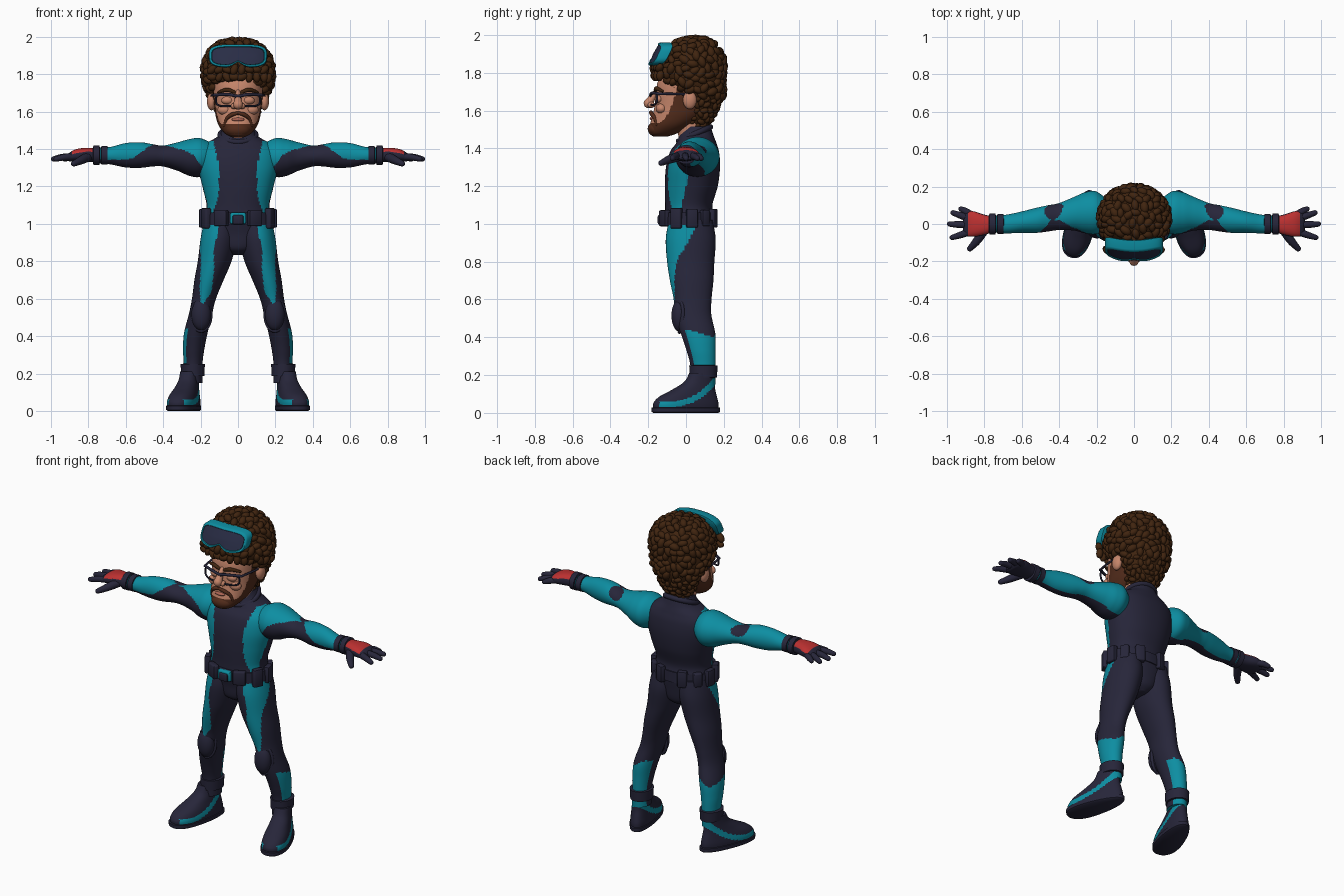
import bpy, bmesh, math, random
from mathutils import Vector, Matrix

if "Cube" in bpy.data.objects:
    bpy.data.objects.remove(bpy.data.objects["Cube"])
random.seed(4)

def mat(name, r, g, b):
    m = bpy.data.materials.new(name)
    m.diffuse_color = (r, g, b, 1)
    m.use_nodes = True
    m.node_tree.nodes["Principled BSDF"].inputs["Base Color"].default_value = m.diffuse_color
    return m

NAVY = mat("navy suit", .020, .019, .042)
TEAL = mat("teal panels", .004, .27, .36)
SKIN = mat("skin", .56, .235, .145)
HAIR = mat("brown hair", .052, .018, .005)
BEARD = mat("reddish beard", .085, .025, .011)
RED = mat("red patch", .50, .03, .03)
LENS = mat("dark lens", .022, .026, .06)
LIP = mat("lip", .42, .13, .09)

# ---------- helpers ----------
def interp(x, pts):
    if x <= pts[0][0]: return pts[0][1]
    for (a, u), (b, v) in zip(pts, pts[1:]):
        if x <= b: return u + (v - u) * (x - a) / (b - a)
    return pts[-1][1]

def smooth(P, n):
    """Catmull-Rom resampling of tuples."""
    out = []
    for i in range(len(P) - 1):
        a, b, c, d = P[max(i - 1, 0)], P[i], P[i + 1], P[min(i + 2, len(P) - 1)]
        for k in range(n):
            t = k / n
            out.append(tuple(.5 * (2*q + (r - p)*t + (2*p - 5*q + 4*r - s)*t*t + (3*q - p - 3*r + s)*t**3)
                             for p, q, r, s in zip(a, b, c, d)))
    return out + [tuple(P[-1])]

def finish(bm, name, mats, rule=None, mirror=False, xf=None, sharp=45):
    bmesh.ops.recalc_face_normals(bm, faces=bm.faces)
    bm.normal_update()
    for f in bm.faces:
        f.smooth = True
        if rule: f.material_index = int(bool(rule(f.calc_center_median(), f.normal)))
    me = bpy.data.meshes.new(name)
    bm.to_mesh(me); bm.free()
    for m in mats: me.materials.append(m)
    if xf: me.transform(xf)
    me.set_sharp_from_angle(angle=math.radians(sharp))
    meshes = [(("left_" if mirror else "") + name, me)]
    if mirror:
        m2 = me.copy(); m2.transform(Matrix.Scale(-1, 4, (1, 0, 0))); m2.flip_normals()
        meshes.append(("right_" + name, m2))
    for n, m in meshes:
        bpy.context.collection.objects.link(bpy.data.objects.new(n, m))

def skin(name, rings, mats, rule=None, closed=False, **kw):
    bm = bmesh.new()
    V = [[bm.verts.new(p) for p in r] for r in rings]
    n = len(V[0])
    for A, B in zip(V, V[1:] + V[:1] if closed else V[1:]):
        for i in range(n):
            bm.faces.new((A[i], A[(i+1) % n], B[(i+1) % n], B[i]))
    if not closed:
        bm.faces.new(V[0]); bm.faces.new(V[-1])
    finish(bm, name, mats, rule, **kw)

def ring(q, axis='z', p=2, segs=64):
    out = []
    for i in range(segs):
        a = 2 * math.pi * i / segs
        c, s = (math.copysign(abs(v) ** (2 / p), v) for v in (math.cos(a), math.sin(a)))
        out.append(Vector((q[0], q[1] + q[3]*c, q[2] + q[4]*s)) if axis == 'x'
                   else Vector((q[0] + q[3]*c, q[1] + q[4]*s, q[2])))
    return out

def loft(name, P, mats, rule=None, axis='z', p=2, n=8, segs=64, **kw):
    skin(name, [ring(q, axis, p, segs) for q in (smooth(P, n) if n else P)], mats, rule, **kw)

def tube(name, P, m, ref=(0, 0, 1), closed=False, n=5, segs=14, **kw):
    if not closed:
        P = smooth(P, n)
    C = [Vector(q[:3]) for q in P]; N = len(C); rings = []
    def circ(c, t, r):
        u = t.cross(Vector(ref)).normalized(); v = t.cross(u)
        return [c + r*(u*math.cos(2*math.pi*k/segs) + v*math.sin(2*math.pi*k/segs)) for k in range(segs)]
    for i in range(N):
        t = (C[(i+1) % N] - C[i-1] if closed else C[min(i+1, N-1)] - C[max(i-1, 0)]).normalized()
        r = P[i][3]
        cap = [circ(C[i] + t*r*math.sin(e)*g, t, r*math.cos(e)) for g in (-1 if i == 0 else 1,)
               for e in (.45, .9, 1.3)] if not closed and i in (0, N-1) else []
        rings += (cap[::-1] if i == 0 else []) + [circ(C[i], t, r)] + (cap if i else [])
    skin(name, rings, [m], closed=closed, **kw)

def ball(name, c, r, m, **kw):
    bm = bmesh.new()
    bmesh.ops.create_uvsphere(bm, u_segments=24, v_segments=14, radius=1)
    finish(bm, name, [m], xf=Matrix.Translation(c) @ Matrix.Diagonal((*r, 1)), **kw)

def box(name, c, size, m, rot=0, **kw):
    bm = bmesh.new()
    bmesh.ops.create_cube(bm, size=1, matrix=Matrix.Diagonal((*size, 1)))
    bmesh.ops.bevel(bm, geom=bm.edges[:], offset=.008, segments=2, affect='EDGES', profile=.5)
    finish(bm, name, [m], xf=Matrix.Translation(c) @ Matrix.Rotation(rot, 4, 'Z'), **kw)

# ---------- torso ----------
def torso_teal(c, n):
    z = c.z
    return (1.06 < z < 1.445 and abs(c.x) > interp(z, [(1.06, .135), (1.12, .112), (1.2, .1), (1.32, .105), (1.44, .13)])
            and c.y < interp(z, [(1.06, -.03), (1.2, .0), (1.3, .03), (1.4, .06)]))
loft("torso", [(0, .03, .835, .03, .06), (0, .025, .87, .10, .10), (0, .025, .95, .15, .115), (0, .02, 1.03, .175, .128),
     (0, .015, 1.1, .168, .125), (0, .028, 1.2, .19, .14), (0, .037, 1.3, .213, .143), (0, .045, 1.38, .21, .13),
     (0, .055, 1.43, .17, .105), (0, .055, 1.47, .105, .09), (0, .055, 1.515, .08, .075)],
     [NAVY, TEAL], torso_teal, p=2.2, n=9, segs=96)
tilt = Matrix.Translation((0, .045, 1.475)) @ Matrix.Rotation(math.radians(24), 4, 'X')
tube("collar", [(.095*math.cos(a*math.pi/20), .092*math.sin(a*math.pi/20), 0, .015) for a in range(40)], NAVY, closed=True, xf=tilt)
loft("neck", [(0, .03, 1.46, .075, .07), (0, .02, 1.6, .075, .075)], [SKIN], n=1)

# ---------- belt with pouches ----------
loft("belt", [(0, .012, .995, .17, .12), (0, .012, .995, .19, .14), (0, .012, 1.06, .187, .138), (0, .012, 1.06, .16, .11)], [NAVY], n=0)
def on_belt(deg):
    a = math.radians(deg)
    return (.19*math.sin(a), .012 - .142*math.cos(a), 1.03), a
for deg, w, h in [(28, .075, .085), (64, .06, .11), (98, .06, .10), (128, .05, .085), (157, .055, .10)]:
    p, a = on_belt(deg)
    box("belt_pouch", p, (w, .035, h), NAVY, a, mirror=True)
box("buckle_plate", (0, -.128, 1.03), (.085, .03, .06), TEAL)
box("buckle", (0, -.135, 1.022), (.06, .03, .05), NAVY)

# ---------- legs ----------
def leg_teal(c, n):
    phi, z = math.degrees(math.atan2(-n.y, n.x)), c.z
    if z > .57:
        return (interp(z, [(.57, 75), (.65, 48), (.8, 28), (.9, 5), (1, -10)]) < phi <
                interp(z, [(.57, 95), (.63, 128), (.72, 108), (.85, 75), (1, 85)]))
    return z < .425 + .02*math.sin(math.radians(phi*2)) and -165 < phi < 35
loft("leg", [(.095, .025, 1.02, .085, .115), (.103, .025, .92, .097, .132), (.125, .025, .8, .09, .125), (.155, .03, .7, .078, .115),
     (.182, .035, .6, .064, .1), (.2, .037, .52, .062, .097), (.225, .064, .42, .063, .091), (.237, .08, .33, .057, .077),
     (.24, .09, .25, .05, .067), (.24, .09, .15, .05, .065)], [NAVY, TEAL], leg_teal, n=10, segs=72, mirror=True)
ball("knee_pad", (.197, -.035, .515), (.052, .042, .085), NAVY, mirror=True)
tube("knee_rim", [(.197 + .052*math.cos(a*math.pi/16), -.035 + .02*abs(math.cos(a*math.pi/16)), .515 + .088*math.sin(a*math.pi/16), .009)
     for a in range(32)], NAVY, ref=(0, 1, 0), closed=True, mirror=True)
loft("ankle_cuff", [(.242, .092, .185, .05, .06), (.242, .092, .188, .062, .072), (.242, .092, .25, .065, .075), (.242, .092, .253, .05, .06)],
     [NAVY], n=0, mirror=True)

# ---------- boots: built along -y, widened at the toe, turned out ----------
foot = Matrix.Translation((.283, 0, 0)) @ Matrix.Rotation(math.radians(17), 4, 'Z')
def foot_rings(P, n):
    R = [ring(q, p=2.3) for q in (smooth(P, n) if n else P)]
    return [[Vector((v.x*(1 - 1.1*v.y), v.y, v.z)) for v in r] for r in R]
def boot_teal(c, n):
    return abs(n.x) > .2 and -.16 < c.y and c.z > .03 and abs(c.z - .047 - 1.9*max(0, c.y + .1)**2) < .015 + .06*max(0, c.y)
skin("boot", foot_rings([(0, 0, .02, .070, .178), (0, 0, .05, .071, .178), (0, .012, .085, .066, .158), (0, .045, .125, .058, .115),
     (0, .075, .165, .053, .082), (0, .09, .21, .052, .07)], 9), [NAVY, TEAL], boot_teal, mirror=True, xf=foot)
skin("boot_sole", foot_rings([(0, 0, 0, .066, .178), (0, 0, .006, .074, .187), (0, 0, .027, .075, .188), (0, 0, .03, .066, .175)], 0),
     [NAVY], mirror=True, xf=foot)

# ---------- arms ----------
def arm_teal(c, n):
    th = math.degrees(math.atan2(n.z, -n.y))      # 0 front, 90 top, 180 back
    if ((c.x - .43)/.05)**2 + ((th - 125)/42)**2 < 1: return False
    return not -110 < th < interp(c.x, [(.18, -40), (.24, 10), (.33, 40), (.4, 80), (.45, 80), (.5, 25), (.56, -12), (.69, -30)])
loft("arm", [(.13, .05, 1.36, .07, .065), (.2, .06, 1.355, .113, .103), (.26, .06, 1.355, .11, .098), (.32, .055, 1.36, .09, .077),
     (.4, .04, 1.363, .072, .056), (.46, .03, 1.367, .07, .06), (.52, .02, 1.368, .067, .068), (.6, .01, 1.367, .057, .065),
     (.68, 0, 1.365, .05, .047), (.74, 0, 1.365, .046, .043)], [NAVY, TEAL], arm_teal, axis='x', n=10, segs=72, mirror=True)
for x0, r in [(.695, .05), (.738, .052)]:
    loft("glove_cuff", [(x0, 0, 1.367, r-.01, r-.012), (x0+.003, 0, 1.367, r+.004, r-.001), (x0+.035, 0, 1.367, r+.004, r-.001),
         (x0+.038, 0, 1.367, r-.01, r-.012)], [NAVY], axis='x', n=0, mirror=True)

# ---------- gloves ----------
loft("glove_palm", [(.75, 0, 1.367, .04, .036), (.8, -.004, 1.369, .054, .038), (.86, 0, 1.367, .068, .034), (.9, 0, 1.358, .062, .024),
     (.915, 0, 1.353, .04, .012)], [NAVY, RED], lambda c, n: n.z > .45 and .778 < c.x < .888, axis='x', p=2.4, n=10, mirror=True)
for nm, P in {"little_finger": [(.87, .05, 1.36, .018), (.9, .068, 1.356, .018), (.925, .08, 1.347, .014)],
              "ring_finger": [(.88, .03, 1.36, .019), (.925, .045, 1.357, .018), (.968, .06, 1.347, .014)],
              "middle_finger": [(.88, -.005, 1.36, .019), (.94, -.003, 1.357, .018), (.986, 0, 1.347, .014)],
              "index_finger": [(.87, -.038, 1.36, .02), (.925, -.058, 1.357, .018), (.972, -.072, 1.347, .014)],
              "thumb": [(.80, -.03, 1.36, .026), (.84, -.09, 1.34, .022), (.878, -.132, 1.322, .015)]}.items():
    tube(nm, P, NAVY, mirror=True)

# ---------- head, beard and face ----------
loft("head", [(0, -.135, 1.462, .03, .035), (0, -.12, 1.48, .066, .075), (0, -.08, 1.52, .1, .112), (0, -.04, 1.57, .118, .138),
     (0, -.02, 1.62, .125, .147), (0, -.01, 1.68, .131, .15), (0, 0, 1.75, .135, .15), (0, .02, 1.82, .13, .135), (0, .03, 1.9, .09, .09)],
     [SKIN, BEARD], lambda c, n: c.z < 1.533 + 17*max(0, c.y + .15)**2, p=2.2, n=10, segs=96)
ball("chin_beard", (0, -.158, 1.503), (.066, .045, .04), BEARD)
tube("moustache", [(.004, -.186, 1.592, .009), (.035, -.182, 1.583, .011), (.062, -.166, 1.56, .009), (.072, -.155, 1.525, .008)],
     BEARD, ref=(0, 1, 0), mirror=True)
ball("lower_lip", (0, -.178, 1.558), (.034, .014, .010), LIP)
tube("nose", [(0, -.152, 1.705, .014), (0, -.178, 1.67, .018), (0, -.198, 1.638, .026)], SKIN, ref=(1, 0, 0))
ball("nostril", (.022, -.183, 1.63), (.017, .02, .016), SKIN, mirror=True)
ball("ear", (.142, .02, 1.655), (.024, .036, .048), SKIN, mirror=True)
ball("eyelid", (.055, -.142, 1.66), (.034, .022, .022), SKIN, mirror=True)
ball("cheek", (.07, -.13, 1.61), (.04, .03, .028), SKIN, mirror=True)
tube("eyebrow", [(.02, -.16, 1.705, .009), (.06, -.157, 1.717, .011), (.105, -.125, 1.703, .007)], HAIR, mirror=True)

# ---------- glasses ----------
rim = [(.064 + q.x, -.187 + 2.4*(.064 + q.x)**2, 1.662 + q.y, .0055) for q in ring((0, 0, 0, .054, .032), p=3.2, segs=40)]
tube("glasses_rim", rim, NAVY, ref=(0, 1, 0), closed=True, segs=8, mirror=True)
tube("glasses_brow_bar", [(0, -.187, 1.682, .008), (.06, -.18, 1.692, .008), (.122, -.15, 1.69, .008)], NAVY, mirror=True)
tube("glasses_temple", [(.125, -.15, 1.688, .007), (.14, -.06, 1.688, .006), (.142, .01, 1.685, .006)], NAVY, mirror=True)

# ---------- curly hair ----------
HR = smooth([(0, .06, 1.51, .055, .045), (0, .072, 1.56, .095, .072), (0, .083, 1.62, .12, .087), (0, .075, 1.68, .147, .118),
      (0, .045, 1.74, .177, .152), (0, .03, 1.8, .185, .17), (0, .037, 1.87, .175, .16), (0, .042, 1.93, .14, .127),
      (0, .045, 1.968, .085, .08), (0, .045, 1.982, .01, .01)], 6)
HRings = [ring(q) for q in HR]
skin("hair_base", HRings, [HAIR])
samples = [(HRings[j][i], (HRings[j][(i+1) % 64] - HRings[j][i-1]).cross(HRings[j+1][i] - HRings[j-1][i]).normalized())
           for j in range(1, len(HRings) - 1) for i in range(64)]
random.shuffle(samples)
# forelock curls go first so they are always kept
picked = [(Vector((x, -.168 + 1.6*x*x + dy, z)), Vector((x*3, -1, .1)).normalized())
          for z, dy in ((1.785, 0), (1.825, -.004)) for x in (-.14, -.1, -.06, -.02, .02, .06, .1, .14)]
for p, n in samples:
    if all((p - q).length > (.034 if p.z > 1.66 else .028) for q, _ in picked):
        picked.append((p, n))
bm = bmesh.new()
for p, n in picked:
    k = random.uniform(.9, 1.15) * (1 if p.z > 1.66 else .7)
    M = (Matrix.Translation(p) @ n.to_track_quat('Z', 'Y').to_matrix().to_4x4()
         @ Matrix.Rotation(random.uniform(0, 6.3), 4, 'Z') @ Matrix.Diagonal((.031*k, .020*k, .021*k, 1)))
    bmesh.ops.create_icosphere(bm, subdivisions=2, radius=1, matrix=M)
finish(bm, "hair_curls", [HAIR], sharp=80)

# ---------- goggles pushed up on the hair ----------
def goggle_ring(k, d):
    out = []
    for q in ring((0, 0, 0, .155, .062), p=3.6, segs=72):
        x, z = q.x - math.copysign(.062*(1 - k), q.x)*min(1, abs(q.x)/.12), q.y*k
        x = q.x*(1 - (1 - k)*.45)
        if z < 0: z += .030*k*math.exp(-(x/.032)**2)           # nose notch
        out.append(Vector((x, -.155 + d + .5*z + 1.3*x*x, 1.898 + z)))
    return out
skin("goggle_frame", [goggle_ring(.9, .04), goggle_ring(1, .035), goggle_ring(1, -.012), goggle_ring(.94, -.02), goggle_ring(.82, -.02),
     goggle_ring(.78, -.012)], [TEAL])
skin("goggle_lens", [goggle_ring(.79, -.01), goggle_ring(.77, -.0165), goggle_ring(.5, -.018), goggle_ring(.1, -.02)], [LENS])
